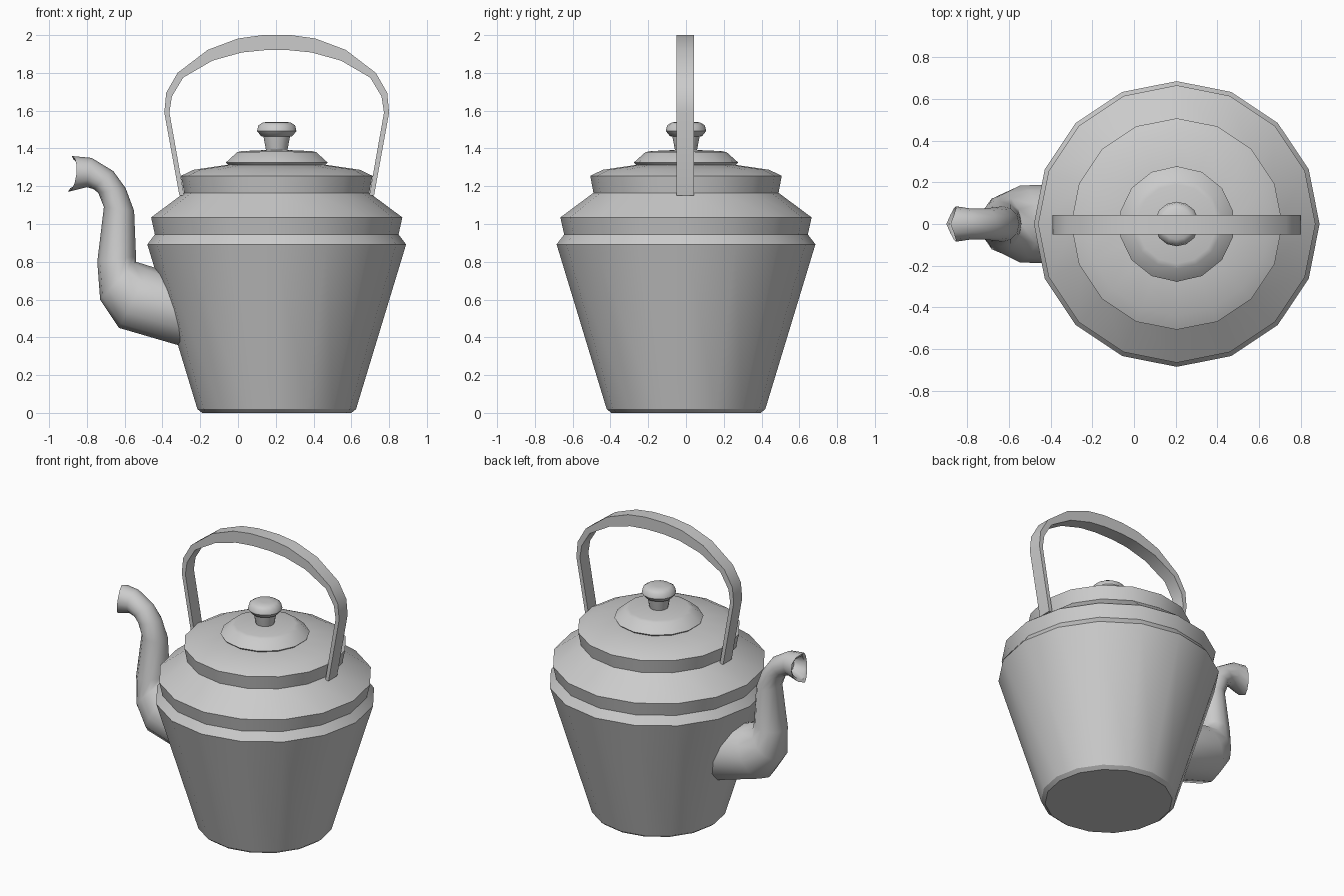
import bpy, bmesh, math
from mathutils import Vector

if "Cube" in bpy.data.objects:
    bpy.data.objects.remove(bpy.data.objects["Cube"])

CX = 0.205  # axis of the pot


def finish(name, bm, angle=35):
    bmesh.ops.recalc_face_normals(bm, faces=bm.faces)
    me = bpy.data.meshes.new(name)
    bm.to_mesh(me)
    bm.free()
    ob = bpy.data.objects.new(name, me)
    bpy.context.collection.objects.link(ob)
    bpy.ops.object.select_all(action='DESELECT')
    ob.select_set(True)
    bpy.context.view_layer.objects.active = ob
    if angle:
        bpy.ops.object.shade_smooth_by_angle(angle=math.radians(angle))
    return ob


def loft(name, rings, angle=35, closed_ends=True):
    """Skin a list of equal-sized point rings, capping both ends."""
    bm = bmesh.new()
    loops = [[bm.verts.new(p) for p in ring] for ring in rings]
    n = len(loops[0])
    for a, b in zip(loops, loops[1:]):
        for i in range(n):
            j = (i + 1) % n
            bm.faces.new((a[i], a[j], b[j], b[i]))
    if closed_ends:
        bm.faces.new(loops[0][::-1])
        bm.faces.new(loops[-1])
    return finish(name, bm, angle)


def turned(name, profile, sides, angle=35):
    """Lathe an (r, z) profile about the pot axis, one corner on +y."""
    step = 2 * math.pi / sides
    rings = [[(CX + r * math.sin(i * step), r * math.cos(i * step), z)
              for i in range(sides)] for r, z in profile]
    return loft(name, rings, angle)


# Pot body with shoulder bands and neck
turned("body", [(0.395, 0), (0.42, 0.02), (0.685, 0.892), (0.645, 0.945),
                (0.665, 1.035), (0.49, 1.165), (0.507, 1.255),
                (0.44, 1.287), (0.25, 1.315)], 16, 25)

# Lid and its knob
turned("lid", [(0.25, 1.30), (0.277, 1.325), (0.215, 1.38),
               (0.19, 1.386), (0.05, 1.392)], 14)
turned("knob", [(0.055, 1.38), (0.06, 1.40), (0.072, 1.463), (0.085, 1.465),
                (0.107, 1.492), (0.10, 1.522), (0.075, 1.538),
                (0.03, 1.541)], 14, 45)

# Bail handle: half the arch as outer / inner points, then mirrored
outer = [(-0.31, 1.15), (-0.39, 1.59), (-0.38, 1.695), (-0.32, 1.80),
         (-0.16, 1.922), (0.0, 1.982), (0.13, 2.0)]
inner = [(-0.285, 1.15), (-0.363, 1.59), (-0.35, 1.675), (-0.29, 1.775),
         (-0.135, 1.865), (0.02, 1.908), (0.14, 1.92)]
pairs = list(zip(outer, inner))
pairs += [tuple((2 * CX - x, z) for x, z in p) for p in reversed(pairs)]
Y0, Y1 = -0.05, 0.042
loft("handle", [[(o[0], Y0, o[1]), (o[0], Y1, o[1]),
                 (i[0], Y1, i[1]), (i[0], Y0, i[1])] for o, i in pairs], 35)


# Spout: each section is (under point, upper point, half width, side shift in x)
sections = [((-0.27, 0.345), (-0.30, 0.72), 0.19, 0),
            ((-0.63, 0.45), (-0.46, 0.775), 0.185, 0),
            ((-0.73, 0.60), (-0.54, 0.80), 0.14, 0),
            ((-0.745, 0.80), (-0.54, 0.83), 0.11, 0),
            ((-0.71, 1.09), (-0.55, 1.07), 0.085, 0),
            ((-0.74, 1.165), (-0.595, 1.19), 0.08, 0),
            ((-0.765, 1.185), (-0.66, 1.28), 0.075, 0),
            ((-0.80, 1.195), (-0.775, 1.35), 0.075, 0),
            ((-0.90, 1.17), (-0.88, 1.36), 0.085, 0.035),
            # inner wall of the mouth
            ((-0.888, 1.19), (-0.87, 1.34), 0.068, 0.035),
            ((-0.79, 1.215), (-0.765, 1.33), 0.055, 0)]
SIDES = 12
rings = []
for lo, up, w, shift in sections:
    lo, up = Vector((lo[0], 0, lo[1])), Vector((up[0], 0, up[1]))
    mid, half = (lo + up) / 2, (up - lo) / 2
    ring = []
    for k in range(SIDES):
        a = 2 * math.pi * k / SIDES
        p = mid + half * math.cos(a)
        ring.append((p.x + shift * abs(math.sin(a)), w * math.sin(a), p.z))
    rings.append(ring)
loft("spout", rings, 45)
